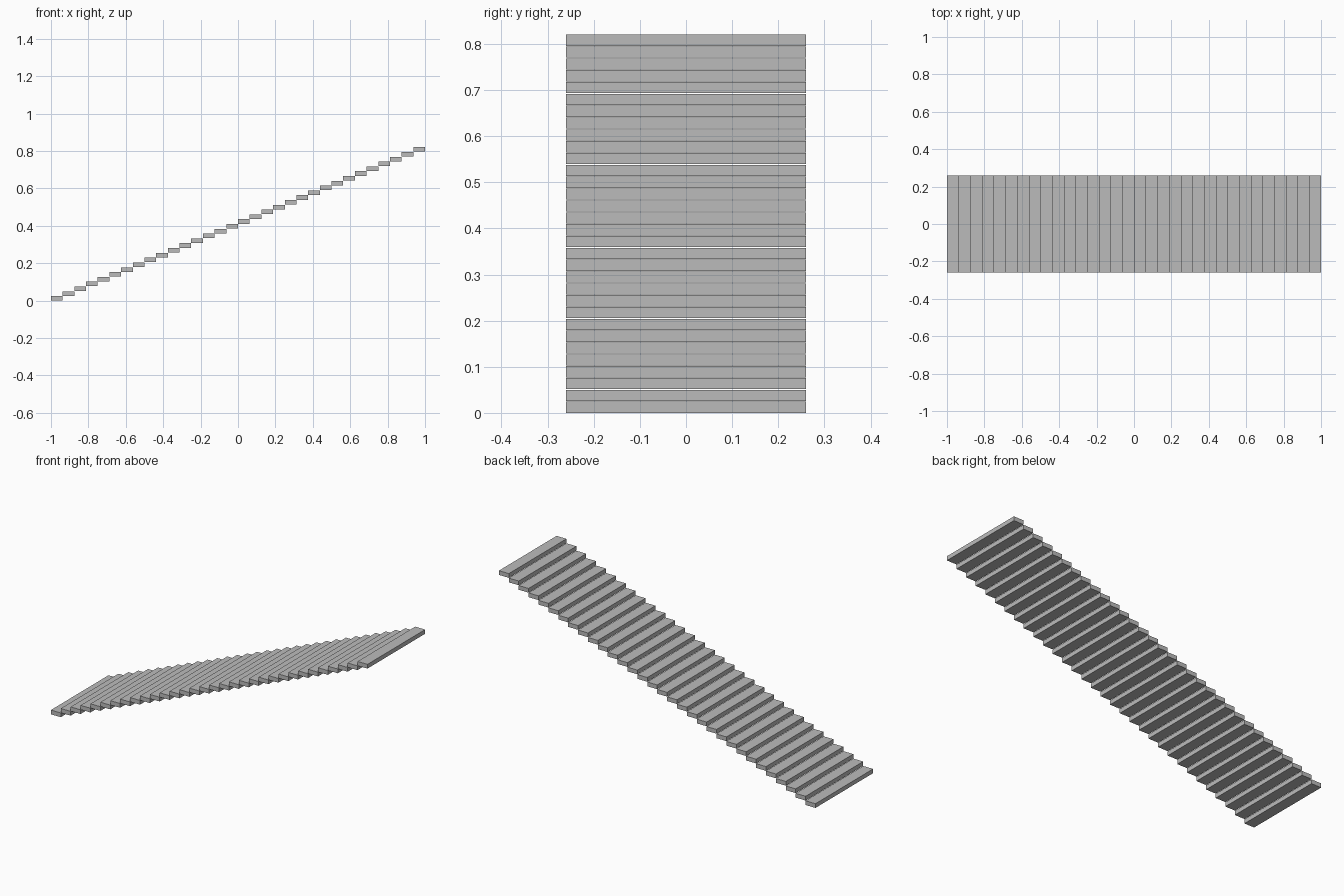
import bpy

STEPS = 32
LENGTH = 2.0
WIDTH = 0.52
HEIGHT = 0.82
THICKNESS = 0.0242

cube = bpy.data.objects.get("Cube")
if cube:
    bpy.data.objects.remove(cube, do_unlink=True)

# Plain grey for every tread
grey = bpy.data.materials.new("stone grey")
grey.use_nodes = True
colour = (0.5, 0.5, 0.5, 1)
grey.diffuse_color = colour
grey.node_tree.nodes["Principled BSDF"].inputs["Base Color"].default_value = colour

run = LENGTH / STEPS
rise = (HEIGHT - THICKNESS) / (STEPS - 1)

# One slab mesh shared by all treads
bpy.ops.mesh.primitive_cube_add(size=1)
first = bpy.context.object
slab = first.data
slab.name = "tread"
for v in slab.vertices:
    v.co.x *= run
    v.co.y *= WIDTH
    v.co.z *= THICKNESS
slab.materials.append(grey)

# Straight flight climbing towards +x
for i in range(STEPS):
    tread = first if i == 0 else bpy.data.objects.new("tread", slab)
    tread.name = f"tread_{i + 1}"
    tread.location = (-LENGTH / 2 + run * (i + 0.5), 0, THICKNESS / 2 + rise * i)
    if i:
        bpy.context.collection.objects.link(tread)
